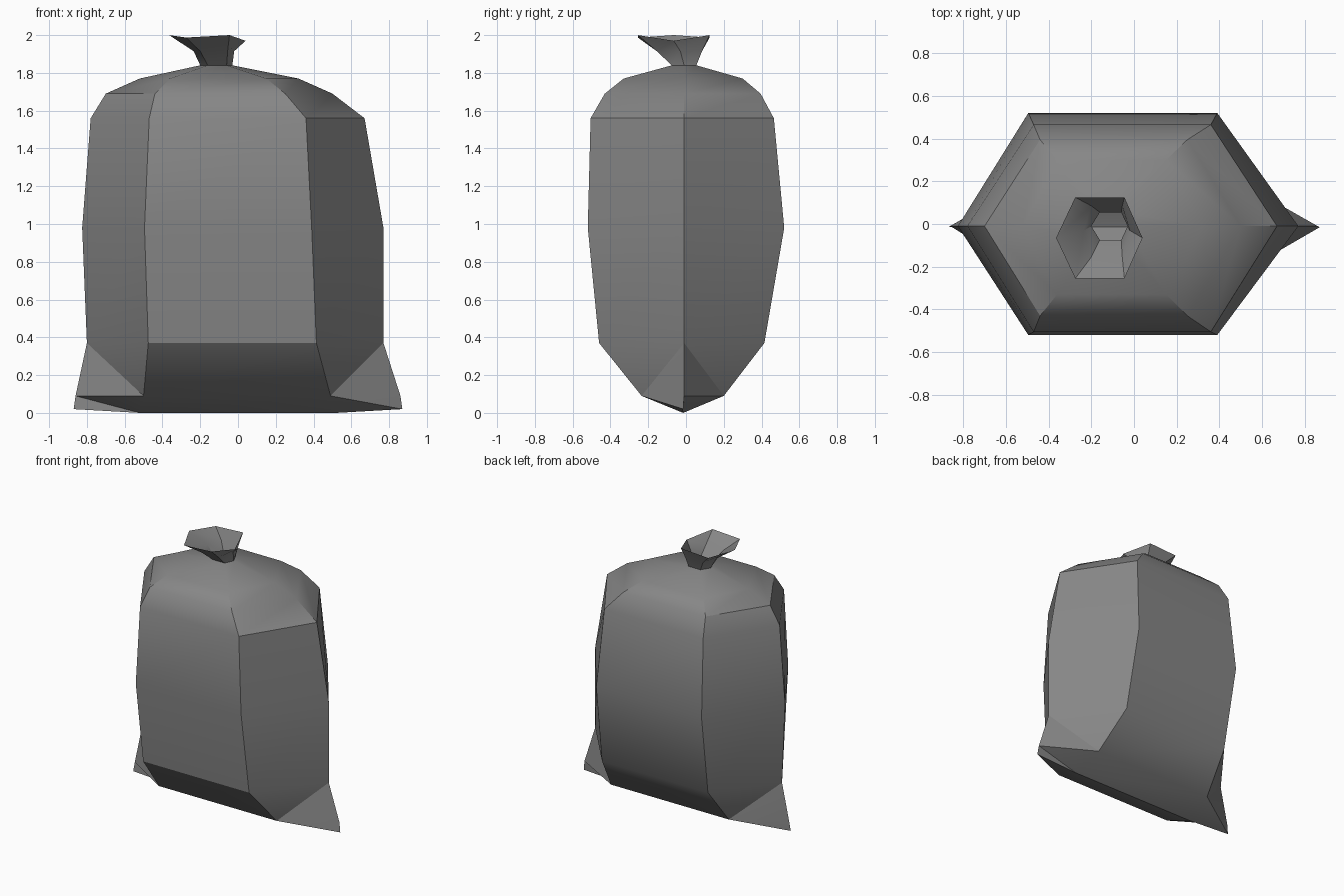
import bpy
import bmesh
import math

SMOOTH_ANGLE = math.radians(30)

cube = bpy.data.objects.get("Cube")
if cube:
    bpy.data.objects.remove(cube, do_unlink=True)

# Single dull grey plastic
plastic = bpy.data.materials.new("grey_plastic")
plastic.use_nodes = True
grey = (0.24, 0.24, 0.24, 1.0)
plastic.diffuse_color = grey
shader = plastic.node_tree.nodes["Principled BSDF"]
shader.inputs["Base Color"].default_value = grey
shader.inputs["Roughness"].default_value = 0.7


def hexagon(z, left, right, corner_left, corner_right, front, back,
            tip_y=-0.01, left_z=None, right_z=None):
    """Six-sided cross-section, anticlockwise from the left tip."""
    left_z = z if left_z is None else left_z
    right_z = z if right_z is None else right_z
    return [
        (left, tip_y, left_z),
        (corner_left, front, z),
        (corner_right, front, z),
        (right, tip_y, right_z),
        (corner_right, back, z),
        (corner_left, back, z),
    ]


def loft(name, rings, splits=()):
    """Skin the rings from bottom to top; splits fix the diagonals of a span."""
    bm = bmesh.new()
    loops = [[bm.verts.new(p) for p in ring] for ring in rings]
    for span, (low, high) in enumerate(zip(loops, loops[1:])):
        rule = splits[span] if span < len(splits) else None
        for i in range(6):
            j = (i + 1) % 6
            a, b, c, d = low[i], low[j], high[j], high[i]
            on_side = i not in (1, 4)
            if on_side and (rule == "turning" or (rule == "tip" and i % 3 == 0)):
                faces = [(a, b, d), (b, c, d)]
            elif on_side and rule == "tip":
                faces = [(a, b, c), (a, c, d)]
            else:
                faces = [(a, b, c, d)]
            for face in faces:
                bm.faces.new(face)
    # Weld the closed seam
    bmesh.ops.remove_doubles(bm, verts=bm.verts[:], dist=0.0001)
    mesh = bpy.data.meshes.new(name)
    bm.to_mesh(mesh)
    bm.free()
    mesh.materials.append(plastic)
    obj = bpy.data.objects.new(name, mesh)
    bpy.context.collection.objects.link(obj)
    bpy.ops.object.select_all(action="DESELECT")
    obj.select_set(True)
    bpy.context.view_layer.objects.active = obj
    bpy.ops.object.shade_smooth_by_angle(angle=SMOOTH_ANGLE)
    return obj


# Gathered ring shared by the sack and its tied top
gather = hexagon(1.84, -0.2, -0.03, -0.16, -0.06, -0.075, 0.055)

# Sack: flat bottom seam with pointed ears, full belly, rounded shoulders
loft("bag_body", [
    hexagon(0, -0.87, 0.87, -0.52, 0.52, -0.015, -0.015, -0.015, 0.02, 0.02),
    hexagon(0.09, -0.86, 0.86, -0.5, 0.49, -0.235, 0.2),
    hexagon(0.37, -0.8, 0.77, -0.475, 0.415, -0.46, 0.415),
    hexagon(0.98, -0.825, 0.77, -0.495, 0.39, -0.52, 0.52),
    hexagon(1.56, -0.78, 0.67, -0.47, 0.36, -0.505, 0.465),
    hexagon(1.69, -0.7, 0.5, -0.44, 0.25, -0.43, 0.395),
    hexagon(1.77, -0.52, 0.32, -0.36, 0.15, -0.33, 0.3),
    gather,
], splits=("turning", "tip"))

# Flared, open top above the tie, with an uneven rim
rim = hexagon(2.0, -0.365, 0.04, -0.275, -0.045, -0.255, 0.125, -0.065, 2.0, 1.97)
for corner in (1, 5):
    x, y, z = rim[corner]
    rim[corner] = (x, y, z - 0.013)
loft("tied_top", [
    gather,
    hexagon(1.915, -0.235, -0.02, -0.2, -0.055, -0.155, 0.085, -0.03),
    rim,
])
